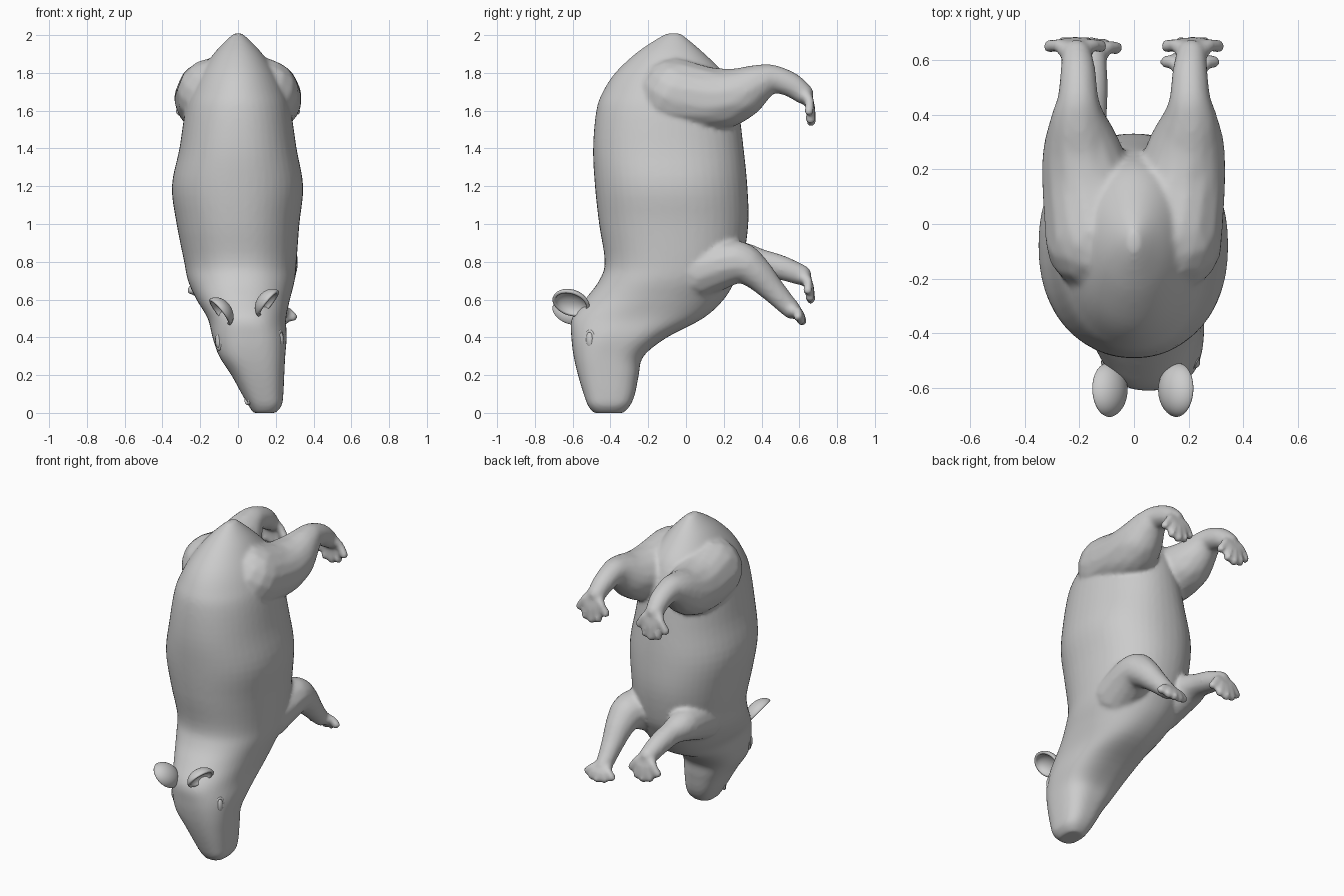
import bpy, bmesh, math
from mathutils import Vector, Matrix

if "Cube" in bpy.data.objects:
    bpy.data.objects.remove(bpy.data.objects["Cube"])


def catmull(rows, steps):
    """Smoothly resample a list of number tuples."""
    out = []
    for i in range(len(rows) - 1):
        a, b = rows[max(i - 1, 0)], rows[i]
        c, d = rows[i + 1], rows[min(i + 2, len(rows) - 1)]
        for s in range(steps):
            t = s / steps
            out.append([0.5 * (2 * q + (r - p) * t + (2 * p - 5 * q + 4 * r - w) * t * t
                               + (3 * q - p - 3 * r + w) * t ** 3)
                        for p, q, r, w in zip(a, b, c, d)])
    out.append(list(rows[-1]))
    return out


def loft(bm, rows, sides=48):
    """Stack of superellipse rings: z, back y, belly y, left x, right x, squareness."""
    rings = []
    for z, y0, y1, x0, x1, n in catmull(rows, 4):
        ring = []
        for k in range(sides):
            a = 2 * math.pi * k / sides
            c, s = math.cos(a), math.sin(a)
            px = math.copysign(abs(c) ** (2 / n), c) * (x1 - x0) / 2 + (x0 + x1) / 2
            py = math.copysign(abs(s) ** (2 / n), s) * (y1 - y0) / 2 + (y0 + y1) / 2
            ring.append(bm.verts.new((px, py, z)))
        rings.append(ring)
    for a, b in zip(rings, rings[1:]):
        for k in range(sides):
            j = (k + 1) % sides
            bm.faces.new((a[k], a[j], b[j], b[k]))
    bm.faces.new(rings[0][::-1])
    bm.faces.new(rings[-1])


def limb(bm, path, steps=4):
    """Chain of tapered capsules through points (x, y, z, radius)."""
    pts = catmull(path, steps)
    for p, q in zip(pts, pts[1:]):
        vs = []
        for x, y, z, r in (p, q):
            for k in range(90):  # evenly spread points on a ball
                h = 1 - (2 * k + 1) / 90
                a, w = 2.399963 * k, math.sqrt(1 - h * h)
                vs.append(bm.verts.new((x + r * w * math.cos(a), y + r * w * math.sin(a), z + r * h)))
        bmesh.ops.convex_hull(bm, input=vs)
        for v in vs:
            if v.is_valid and not v.link_faces:
                bm.verts.remove(v)


def paw(bm, wrist, tip, spread=0.09):
    """Five splayed toes running from the wrist to the tip."""
    w, t = Vector(wrist), Vector(tip)
    for k in (-2, -1, 0, 1, 2):
        f = k / 2
        start = w + Vector((0.03 * f, 0, 0))
        end = w + (t - w) * (1 - 0.42 * f * f) + Vector((spread * f, 0, 0))
        mid = start.lerp(end, 0.5) + Vector((0, 0.012, 0.012))
        limb(bm, [(*start, 0.034), (*mid, 0.024), (*end, 0.026)], 2)


def finish(name, bm):
    bmesh.ops.recalc_face_normals(bm, faces=list(bm.faces))
    me = bpy.data.meshes.new(name)
    bm.to_mesh(me)
    bm.free()
    me.polygons.foreach_set("use_smooth", [True] * len(me.polygons))
    ob = bpy.data.objects.new(name, me)
    bpy.context.collection.objects.link(ob)
    return ob


# Torso and head, from muzzle up to rump
bm = bmesh.new()
loft(bm, [
    (0.00, -0.49, -0.33, 0.08, 0.20, 2.6),
    (0.04, -0.52, -0.295, 0.055, 0.232, 2.7),
    (0.10, -0.542, -0.27, 0.02, 0.24, 2.7),
    (0.20, -0.572, -0.25, -0.035, 0.245, 2.7),
    (0.30, -0.595, -0.225, -0.10, 0.25, 2.7),
    (0.40, -0.607, -0.10, -0.135, 0.258, 2.6),
    (0.50, -0.605, 0.09, -0.16, 0.255, 2.4),
    (0.60, -0.535, 0.20, -0.22, 0.275, 2.2),
    (0.70, -0.46, 0.26, -0.265, 0.30, 2.2),
    (0.80, -0.43, 0.30, -0.285, 0.31, 2.2),
    (1.00, -0.46, 0.33, -0.325, 0.325, 2.2),
    (1.20, -0.482, 0.325, -0.35, 0.345, 2.2),
    (1.40, -0.492, 0.305, -0.31, 0.31, 2.2),
    (1.60, -0.475, 0.28, -0.28, 0.28, 2.1),
    (1.70, -0.44, 0.25, -0.25, 0.25, 2.0),
    (1.80, -0.375, 0.20, -0.20, 0.20, 2.0),
    (1.90, -0.27, 0.10, -0.13, 0.13, 2.0),
    (1.97, -0.17, 0.02, -0.065, 0.065, 2.0),
    (2.01, -0.10, -0.03, -0.02, 0.02, 2.0)])

# Hind legs, mirrored
for s in (-1, 1):
    limb(bm, [(0.13 * s, -0.06, 1.685, 0.195), (0.165 * s, 0.12, 1.66, 0.172),
              (0.19 * s, 0.26, 1.68, 0.145), (0.205 * s, 0.37, 1.74, 0.103),
              (0.205 * s, 0.45, 1.768, 0.077), (0.205 * s, 0.55, 1.74, 0.066),
              (0.21 * s, 0.62, 1.69, 0.056)])
    paw(bm, (0.215 * s, 0.635, 1.675), (0.215 * s, 0.662, 1.54), 0.093)

# Front legs, posed differently left and right
limb(bm, [(0.16, 0.06, 0.75, 0.15), (0.205, 0.26, 0.80, 0.115), (0.215, 0.36, 0.75, 0.09),
          (0.21, 0.45, 0.66, 0.068), (0.205, 0.53, 0.575, 0.054), (0.205, 0.56, 0.545, 0.05)])
paw(bm, (0.205, 0.565, 0.54), (0.205, 0.615, 0.485), 0.085)
limb(bm, [(-0.14, 0.06, 0.77, 0.14), (-0.18, 0.27, 0.81, 0.10), (-0.17, 0.38, 0.80, 0.073),
          (-0.16, 0.5, 0.77, 0.066), (-0.155, 0.61, 0.73, 0.055)])
paw(bm, (-0.155, 0.625, 0.715), (-0.155, 0.66, 0.60), 0.09)

# Fuse everything into one skin
body = finish("body", bm)
rem = body.modifiers.new("fuse", "REMESH")
rem.mode = "VOXEL"
rem.voxel_size = 0.012
rem.use_smooth_shade = True
smo = body.modifiers.new("soften", "SMOOTH")
smo.factor = 0.5
smo.iterations = 7


# Ears: cupped shells facing outward
def ear(name, loc, normal):
    bm = bmesh.new()
    bmesh.ops.create_uvsphere(bm, u_segments=32, v_segments=20, radius=1)
    bmesh.ops.delete(bm, geom=[v for v in bm.verts if v.co.z > 0.05], context="VERTS")
    n = Vector(normal).normalized()
    up = Vector((0, -0.85, 0.5))
    up = (up - n * up.dot(n)).normalized()
    side = up.cross(n)
    rot = Matrix((side, up, n)).transposed().to_4x4()
    bm.transform(Matrix.Translation(loc) @ rot @ Matrix.Diagonal((0.068, 0.086, 0.05, 1)))
    ob = finish(name, bm)
    sol = ob.modifiers.new("thickness", "SOLIDIFY")
    sol.thickness = 0.018
    sub = ob.modifiers.new("round", "SUBSURF")
    sub.levels = sub.render_levels = 1


ear("ear_right", (0.165, -0.61, 0.575), (0.7, -0.15, -0.6))
ear("ear_left", (-0.10, -0.61, 0.53), (-0.7, -0.15, -0.6))


# Eyeballs, and rings for eyelids and nostrils, in a plane facing sideways
def ring_part(name, loc, size, minor, turn, ball):
    rot = Matrix.Rotation(turn, 4, "Z")
    bm = bmesh.new()
    if ball:
        bmesh.ops.create_uvsphere(bm, u_segments=24, v_segments=16, radius=1)
        bm.transform(Matrix.Translation(loc) @ rot @ Matrix.Diagonal((0.02, *size, 1)))
    else:
        grid = [[bm.verts.new((minor * math.sin(b), (size[0] + minor * math.cos(b)) * math.cos(a),
                               (size[1] + minor * math.cos(b)) * math.sin(a)))
                 for b in [math.tau * j / 10 for j in range(10)]]
                for a in [math.tau * i / 28 for i in range(28)]]
        for i in range(28):
            for j in range(10):
                bm.faces.new((grid[i][j], grid[(i + 1) % 28][j],
                              grid[(i + 1) % 28][(j + 1) % 10], grid[i][(j + 1) % 10]))
        bm.transform(Matrix.Translation(loc) @ rot)
    finish(name, bm)


for side, ex, nx, turn in (("right", 0.222, 0.212, -0.5), ("left", -0.10, 0.052, 0.5)):
    ring_part("eye_" + side, (ex, -0.508, 0.385), (0.022, 0.045), 0, turn, True)
    ring_part("eyelid_" + side, (ex, -0.508, 0.385), (0.025, 0.047), 0.009, turn, False)
    ring_part("nostril_" + side, (nx, -0.47, 0.07), (0.02, 0.02), 0.009, turn, False)
